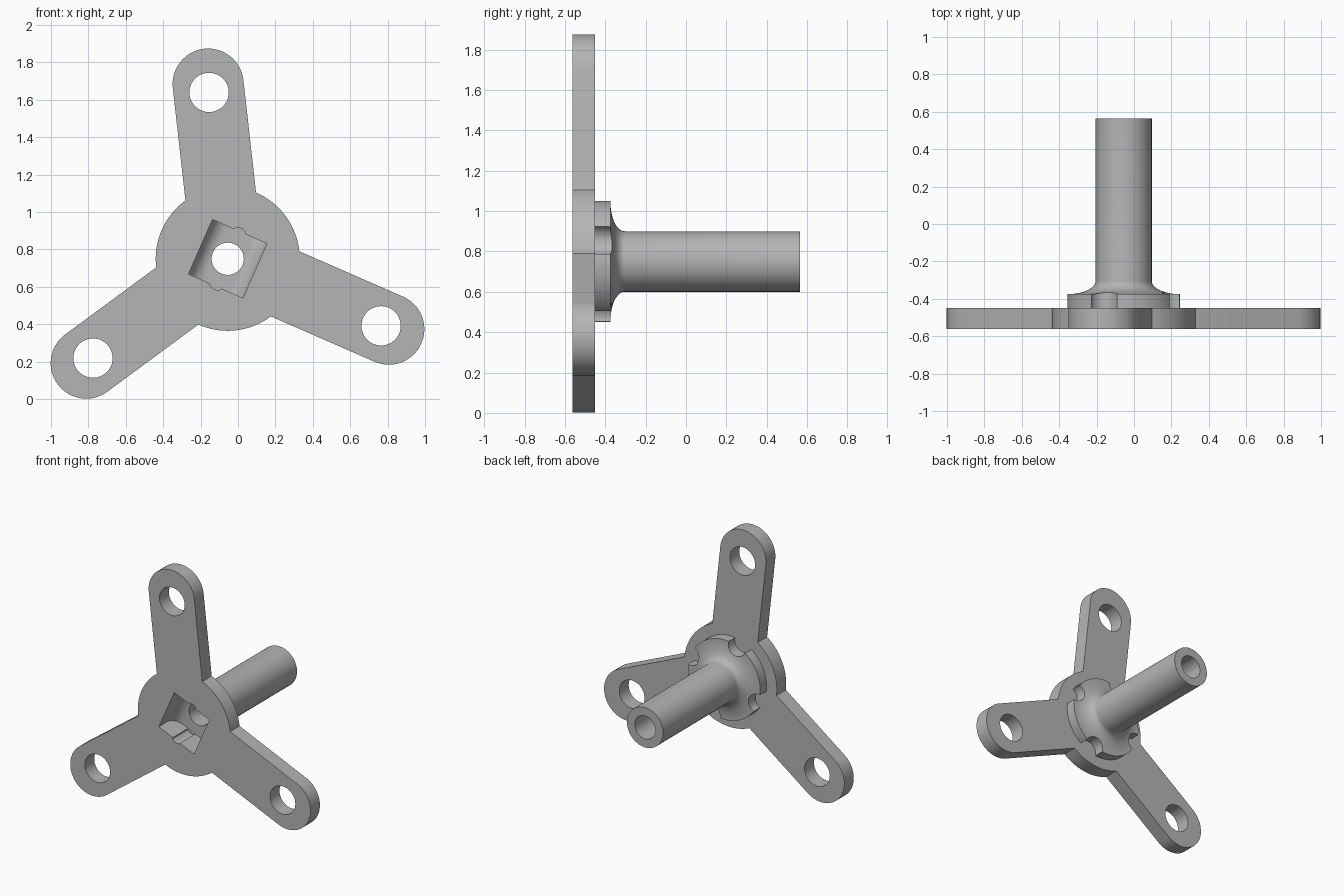
import bpy, bmesh, math
from mathutils import Vector

cube = bpy.data.objects.get("Cube")
if cube:
    bpy.data.objects.remove(cube, do_unlink=True)

CX, CZ = -0.055, 0.75              # axis of the hub
ARMS = [math.radians(96.4 + 120 * k) for k in range(3)]
TURN = math.radians(-23.8)         # turn of the square pocket
FRONT, BACK, TIP = -0.562, -0.45, 0.565

grey = bpy.data.materials.new("light_grey")
grey.use_nodes = True
grey.diffuse_color = (0.46, 0.46, 0.46, 1)
grey.node_tree.nodes["Principled BSDF"].inputs["Base Color"].default_value = (0.46, 0.46, 0.46, 1)


def finish(name, bm):
    bmesh.ops.recalc_face_normals(bm, faces=bm.faces[:])
    me = bpy.data.meshes.new(name)
    bm.to_mesh(me)
    bm.free()
    me.materials.append(grey)
    ob = bpy.data.objects.new(name, me)
    bpy.context.collection.objects.link(ob)
    return ob


def prism(name, points, sweep):
    """Closed outline swept along a vector."""
    bm = bmesh.new()
    face = bm.faces.new([bm.verts.new(p) for p in points])
    res = bmesh.ops.extrude_face_region(bm, geom=[face])
    moved = [g for g in res["geom"] if isinstance(g, bmesh.types.BMVert)]
    bmesh.ops.translate(bm, verts=moved, vec=sweep)
    return finish(name, bm)


def polar(r, a):
    return Vector((r * math.cos(a), r * math.sin(a)))


def arc(centre, r, a0, a1, n):
    return [centre + polar(r, a0 + (a1 - a0) * i / n) for i in range(n + 1)]


def at(p, y):
    return Vector((CX + p[0], y, CZ + p[1]))


def cylinder(name, centre, r, y0, y1, n=48):
    ring = arc(Vector((0, 0)) + centre, r, 0, math.tau, n)[:-1]
    return prism(name, [at(p, y0) for p in ring], (0, y1 - y0, 0))


def boolean(target, tool, operation):
    mod = target.modifiers.new("cut", "BOOLEAN")
    mod.operation, mod.object, mod.solver = operation, tool, "EXACT"
    bpy.context.view_layer.objects.active = target
    bpy.ops.object.modifier_apply(modifier=mod.name)
    bpy.data.objects.remove(tool, do_unlink=True)


# Three-armed plate with round arm ends
HALF, HUB, REACH = 0.19, 0.385, 0.94
spread = math.asin(HALF / HUB)
outline = []
for a in ARMS:
    outline += arc(polar(REACH, a), HALF, a - math.pi / 2, a + math.pi / 2, 32)
    outline += arc(Vector((0, 0)), HUB, a + spread, a + math.tau / 3 - spread, 24)
mount = prism("three_arm_mount", [at(p, FRONT) for p in outline], (0, BACK - FRONT, 0))

# Raised disc flaring into the round shaft
profile = [(0.0, -0.5), (0.3, -0.5), (0.3, -0.375)]
for i in range(1, 13):
    t = math.pi / 2 * i / 12
    profile.append((0.3 - 0.15 * math.sin(t), -0.305 - 0.07 * math.cos(t)))
profile += [(0.15, TIP), (0.0, TIP)]
bm = bmesh.new()
verts = [bm.verts.new(at((r, 0), y)) for r, y in profile]
edges = [bm.edges.new(pair) for pair in zip(verts, verts[1:])]
bmesh.ops.spin(bm, geom=verts + edges, cent=(CX, 0, CZ), axis=(0, 1, 0),
               angle=math.tau, steps=72, use_merge=True)
bmesh.ops.remove_doubles(bm, verts=bm.verts[:], dist=1e-5)
boolean(mount, finish("shaft", bm), "UNION")

# Round notches in the disc rim
for k in range(4):
    c = polar(0.3, TURN + math.pi / 4 + k * math.pi / 2)
    boolean(mount, cylinder("notch_cutter", c, 0.074, BACK, -0.28, 32), "DIFFERENCE")

# Arm holes
for a in ARMS:
    boolean(mount, cylinder("hole_cutter", polar(0.895, a), 0.105, -0.7, -0.4), "DIFFERENCE")

# Square pocket with a floor rounded on two sides
u, v = polar(1, TURN), polar(1, TURN + math.pi / 2)
S, R, FLOOR = 0.159, 0.085, -0.38
section = [(-S, -0.7), (S, -0.7)]
section += [(p.x, p.y) for p in arc(Vector((S - R, FLOOR - R)), R, 0, math.pi / 2, 10)]
section += [(p.x, p.y) for p in arc(Vector((R - S, FLOOR - R)), R, math.pi / 2, math.pi, 10)]
boolean(mount, prism("pocket_cutter", [at(u * a - v * S, y) for a, y in section],
                     (2 * S * v.x, 0, 2 * S * v.y)), "DIFFERENCE")

# Shallow grooves in two pocket walls
for side in (1, -1):
    shape = [(-0.045, 0.12), (-0.03, 0.168), (-0.01, 0.177), (0.01, 0.177), (0.03, 0.168), (0.045, 0.12)]
    pts = [at((u * a + v * b) * side, -0.7) for a, b in shape]
    boolean(mount, prism("groove_cutter", pts, (0, 0.7 + FLOOR - 0.001, 0)), "DIFFERENCE")

# Bore along the whole shaft
boolean(mount, cylinder("bore_cutter", Vector((0, 0)), 0.086, -0.7, 0.7), "DIFFERENCE")

bpy.ops.object.select_all(action="DESELECT")
mount.select_set(True)
bpy.context.view_layer.objects.active = mount
bpy.ops.object.shade_smooth_by_angle(angle=math.radians(30))
